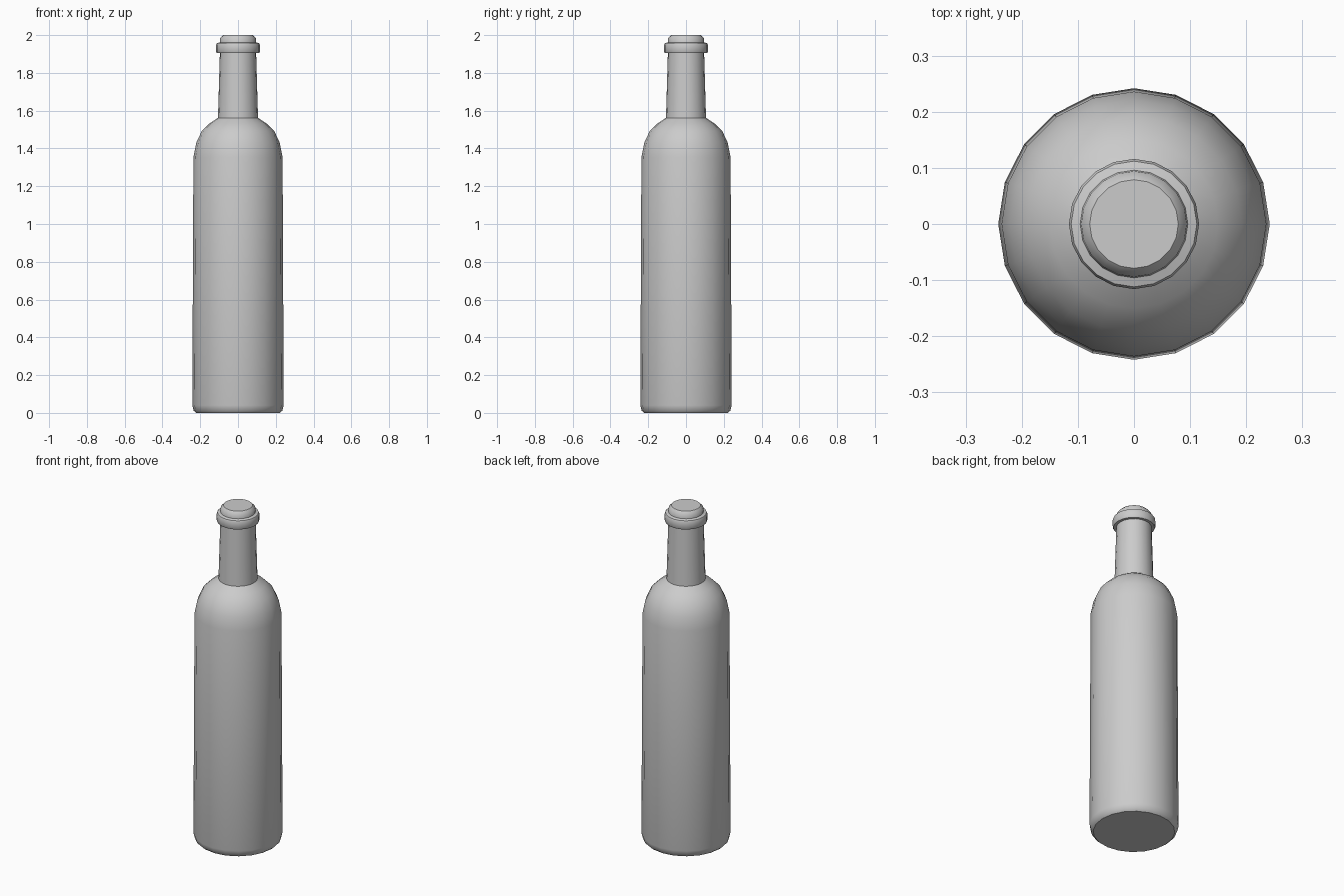
import bpy, bmesh, math

if "Cube" in bpy.data.objects:
    bpy.data.objects.remove(bpy.data.objects["Cube"])

SIDES = 20

# Bottle outline as (radius, height), from base to mouth
PROFILE = [
    (0.222, 0.0), (0.235, 0.012), (0.242, 0.04),               # base edge
    (0.236, 1.355), (0.221, 1.43), (0.192, 1.492),             # body and shoulder
    (0.150, 1.533), (0.106, 1.562),                            # shoulder to neck
    (0.096, 1.905), (0.112, 1.905), (0.116, 1.912),            # neck, lip underside
    (0.116, 1.948), (0.112, 1.957), (0.096, 1.962),            # lip ring
    (0.094, 1.985), (0.079, 2.0),                              # mouth
]


def lathe(name, profile, sides):
    bm = bmesh.new()
    rings = []
    for r, z in profile:
        rings.append([bm.verts.new((r * math.cos(2 * math.pi * i / sides),
                                    r * math.sin(2 * math.pi * i / sides), z))
                      for i in range(sides)])
    for a, b in zip(rings, rings[1:]):
        for i in range(sides):
            j = (i + 1) % sides
            bm.faces.new((a[i], a[j], b[j], b[i]))
    # Flat caps for the base and the mouth
    bm.faces.new(rings[0][::-1])
    bm.faces.new(rings[-1])
    mesh = bpy.data.meshes.new(name)
    bm.to_mesh(mesh)
    bm.free()
    obj = bpy.data.objects.new(name, mesh)
    bpy.context.collection.objects.link(obj)
    return obj


bottle = lathe("bottle", PROFILE, SIDES)
bpy.context.view_layer.objects.active = bottle
bottle.select_set(True)
bpy.ops.object.shade_smooth_by_angle(angle=math.radians(40))
